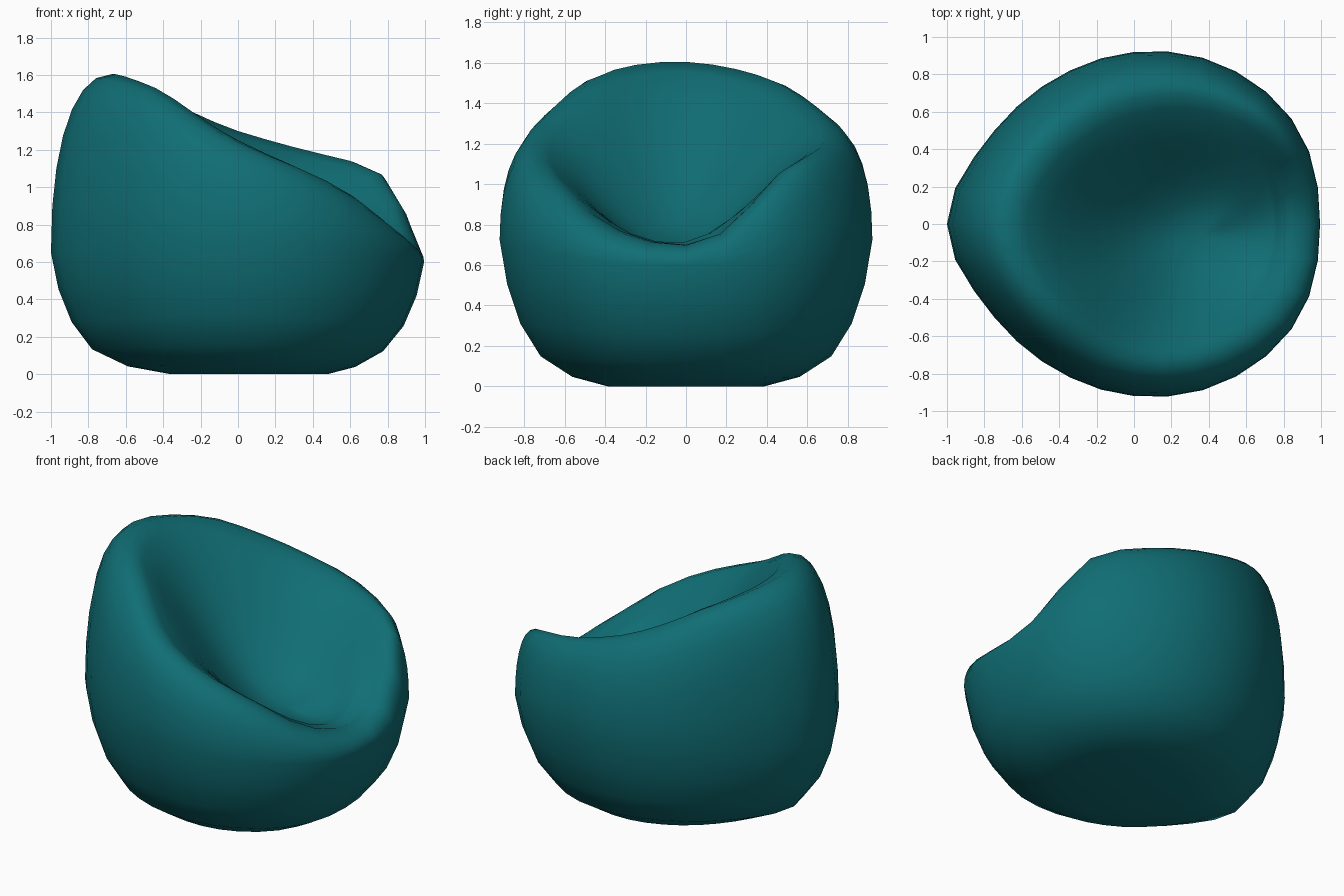
import bpy, bmesh
from math import sin, cos, pi
from mathutils import Vector

if "Cube" in bpy.data.objects:
    bpy.data.objects.remove(bpy.data.objects["Cube"])

COLS = 32
# values at even angles, counter-clockwise from +x
WIDEST = [.995, 1.015, .975, .92, .885, .905, 1.0, .905, .885, .92, .975, 1.015]
CREST_R = [.84, .90, .78, .67, .62, .64, .67, .64, .62, .70, .78, .84]
CREST_Z = [.70, .79, 1.04, 1.14, 1.19, 1.245, 1.30, 1.365, 1.435, 1.505, 1.55, 1.585,
           1.605, 1.60, 1.575, 1.53, 1.45, 1.35, 1.25, 1.16, 1.07, .96, .82, .73]
# how far the crest shoulder reaches into the seat, every 90 degrees
SHOULDER = [.15, .24, .28, .12]
# lower body: share of widest radius, height share
LOWER = [(.42, 0), (.61, .065), (.78, .205), (.89, .43), (.96, .70)]
SEAT_CENTRE = Vector((.38, -.06, .665))


def around(values, turn):
    """Periodic cubic interpolation of a table."""
    n = len(values)
    f = turn * n
    i = int(f)
    t = f - i
    a, b, c, d = (values[(i + k) % n] for k in (-1, 0, 1, 2))
    return b + .5 * t * (c - a + t * (2*a - 5*b + 4*c - d + t * (3*(b - c) + d - a)))


def column(turn):
    """Points from the base, over the crest and down into the seat."""
    ang = turn * 2 * pi
    out = Vector((cos(ang), sin(ang), 0))
    up = Vector((0, 0, 1))
    r, cr, cz, sh = (around(v, turn) for v in (WIDEST, CREST_R, CREST_Z, SHOULDER))
    wide_z = .6 + .13 * sin(ang) ** 2 + .05 * max(-cos(ang), 0)
    pts = [out * r * s + up * z * wide_z for s, z in LOWER]
    pts[0].x += .06
    pts[1].x += .02
    # rounded upper wall
    rise = max(cz - wide_z, .08)
    for k in range(8):
        a = k / 7 * pi / 2
        pts.append(out * (cr + (r - cr) * max(cos(a), 0) ** .88)
                   + up * (cz - rise + rise * sin(a) ** .9))
    # hollow of the seat
    p0 = pts[-1]
    p1 = out * (cr - sh) + up * (cz - .25 * sh)
    p2 = SEAT_CENTRE + Vector((.44 * cos(ang), .33 * sin(ang), 0))
    for k in range(1, 9):
        t = k / 9
        pts.append(p0 * (1-t)**3 + p1 * 3*t*(1-t)**2 + p2 * 3*t*t*(1-t) + SEAT_CENTRE * t**3)
    return pts


# bean bag body
bm = bmesh.new()
cols = [[bm.verts.new(p) for p in column(i / COLS)] for i in range(COLS)]
centre = bm.verts.new(SEAT_CENTRE)
for i, a in enumerate(cols):
    b = cols[(i + 1) % COLS]
    for j in range(len(a) - 1):
        bm.faces.new((a[j], b[j], b[j + 1], a[j + 1]))
    bm.faces.new((a[-1], b[-1], centre))
bm.faces.new([c[0] for c in reversed(cols)])
# soften the seat hollow
seat = [v for c in cols for v in c[14:]] + [centre]
for _ in range(6):
    bmesh.ops.smooth_vert(bm, verts=seat, factor=.5,
                          use_axis_x=True, use_axis_y=True, use_axis_z=True)
bmesh.ops.recalc_face_normals(bm, faces=bm.faces)
for f in bm.faces:
    f.smooth = True
mesh = bpy.data.meshes.new("bean_bag")
bm.to_mesh(mesh)
bm.free()

# teal fabric
mat = bpy.data.materials.new("teal_fabric")
mat.diffuse_color = (.005, .155, .175, 1)
mat.use_nodes = True
mat.node_tree.nodes["Principled BSDF"].inputs["Base Color"].default_value = mat.diffuse_color
mesh.materials.append(mat)
bpy.context.collection.objects.link(bpy.data.objects.new("bean_bag", mesh))
